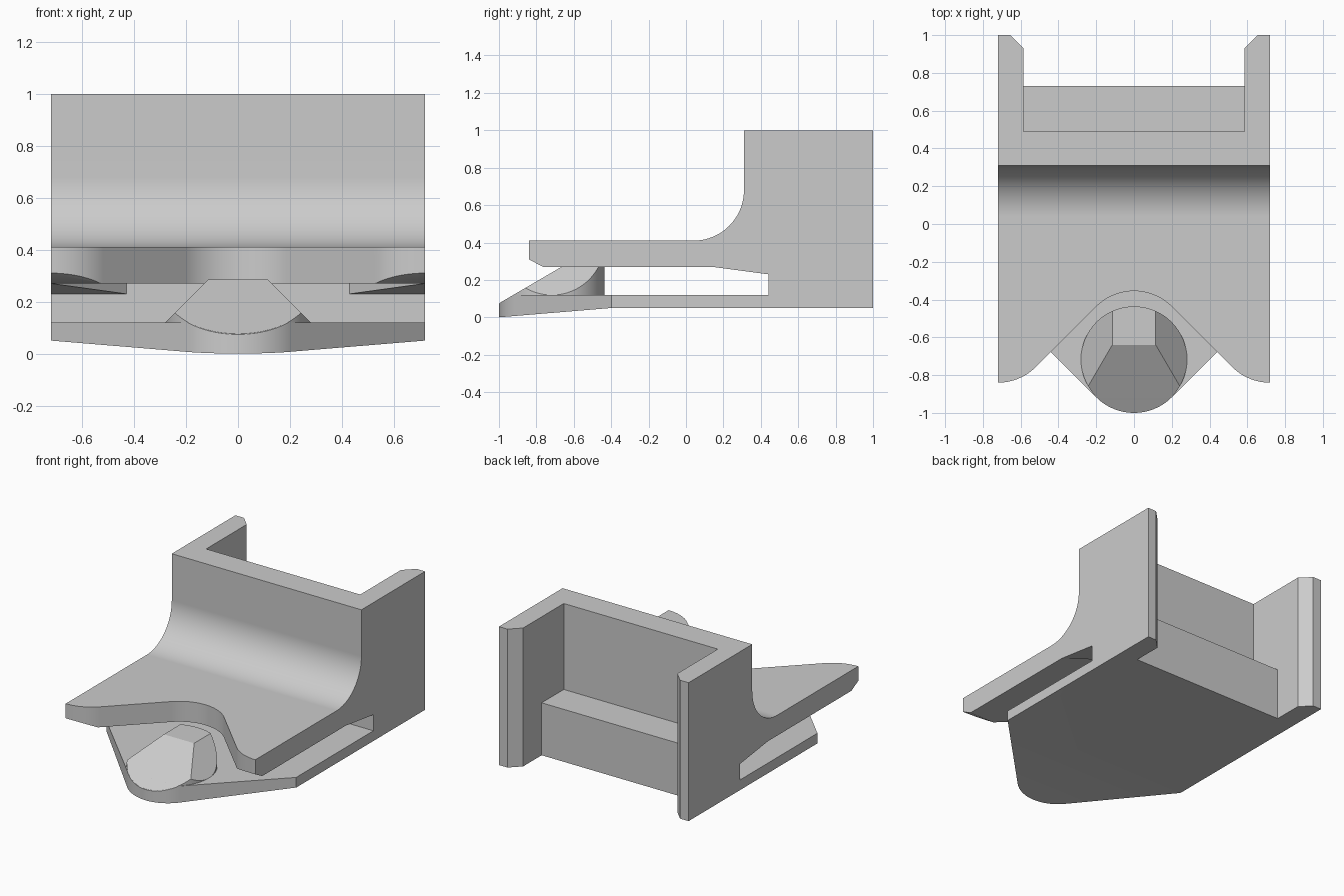
import bpy, bmesh
from math import sin, cos, pi, radians
from mathutils import Vector

cube = bpy.data.objects.get("Cube")
if cube:
    bpy.data.objects.remove(cube, do_unlink=True)

GREY = 0.6
mat = bpy.data.materials.new("plain grey")
mat.use_nodes = True
mat.diffuse_color = (GREY, GREY, GREY, 1)
mat.node_tree.nodes["Principled BSDF"].inputs["Base Color"].default_value = (GREY, GREY, GREY, 1)

HALF = 0.72      # half width of the body
R = 0.283        # plan corner radius


def finish(name, bm):
    bmesh.ops.recalc_face_normals(bm, faces=bm.faces)
    mesh = bpy.data.meshes.new(name)
    bm.to_mesh(mesh)
    bm.free()
    mesh.materials.append(mat)
    obj = bpy.data.objects.new(name, mesh)
    bpy.context.collection.objects.link(obj)
    return obj


def prism(name, points, shift):
    """Extrude a closed outline of 3D points along a vector."""
    bm = bmesh.new()
    face = bm.faces.new([bm.verts.new(p) for p in points])
    new = bmesh.ops.extrude_face_region(bm, geom=[face])["geom"]
    bmesh.ops.translate(bm, vec=shift, verts=[v for v in new if isinstance(v, bmesh.types.BMVert)])
    return finish(name, bm)


def plan_prism(name, outline, low, high):
    return prism(name, [(x, y, low) for x, y in outline], (0, 0, high - low))


def arc(cx, cy, r, start, end, steps=16):
    angles = [radians(start + (end - start) * i / steps) for i in range(steps + 1)]
    return [(cx + r * cos(a), cy + r * sin(a)) for a in angles]


def mirrored(half):
    """Complete an outline that runs from the centre line to the right."""
    return [(-x, y) for x, y in reversed(half) if x > 1e-5] + half


def select(obj):
    bpy.ops.object.select_all(action='DESELECT')
    obj.select_set(True)
    bpy.context.view_layer.objects.active = obj


def cut(obj, cutter):
    mod = obj.modifiers.new("cut", 'BOOLEAN')
    mod.operation = 'DIFFERENCE'
    mod.solver = 'EXACT'
    mod.object = cutter
    select(obj)
    bpy.ops.object.modifier_apply(modifier=mod.name)
    bpy.data.objects.remove(cutter, do_unlink=True)


def smooth(obj):
    select(obj)
    bpy.ops.object.shade_smooth_by_angle(angle=radians(30))
    mod = obj.modifiers.new("flat face normals", 'WEIGHTED_NORMAL')
    mod.keep_sharp = True


# Body: side profile with the swept shoulder and the open slot
profile = [(-1.05, -0.004), (-0.4, 0.05), (1, 0.05), (1, 1), (0.31, 1)]
profile += arc(0.04, 0.68, 0.27, 0, -90, 20)
profile += [(-0.9, 0.41), (-0.9, 0.342), (-0.765, 0.27), (0.44, 0.27),
            (0.44, 0.12), (-0.923, 0.12), (-1.05, 0.044)]
body = prism("body", [(-HALF, y, z) for y, z in profile], (2 * HALF, 0, 0))

# Upper plate: curved notch in the front edge
notch = arc(0, -0.355 - R, R, 90, 45) + arc(HALF, -0.84 + R, R, 225, 270)
notch += [(0.9, -0.84), (0.9, -1.3)]
cut(body, plan_prism("notch_cutter", mirrored(notch), 0.2, 0.6))

# Lower plate: rounded, tapering nose
nose = arc(0, -1 + R, R, -90, -45) + [(0.9, -0.217), (0.9, -1.3)]
cut(body, plan_prism("nose_cutter", mirrored(nose), -0.2, 0.2))

# Rear channel with ledge and chamfered flange tips
upper = [(0.585, 0.49), (0.585, 1.2)]
lower = [(0.585, 0.73), (0.585, 0.93), (0.785, 1.13)]
cut(body, plan_prism("upper_channel_cutter", mirrored(upper), 0.41, 1.2))
cut(body, plan_prism("lower_channel_cutter", mirrored(lower), -0.2, 1.2))
smooth(body)

# Sloped corner webs at the back of the slot
for side, label in ((1, "left"), (-1, "right")):
    bm = bmesh.new()
    for x, y, z in [(HALF, 0.14, 0.27), (0.43, 0.44, 0.27), (0.43, 0.44, 0.23),
                    (HALF, 0.44, 0.23), (HALF, 0.44, 0.27)]:
        bm.verts.new((side * x, y, z))
    bmesh.ops.convex_hull(bm, input=bm.verts)
    finish(label + "_slot_web", bm)

# Locating nub: a round boss shaved by a front ramp and two side slopes
bm = bmesh.new()
bmesh.ops.create_cone(bm, cap_ends=True, segments=64, radius1=0.281, radius2=0.281, depth=0.225)
bmesh.ops.translate(bm, vec=(0, -1 + R, 0.1725), verts=bm.verts)
for point, normal in (((0, -0.64, 0.285), (0, -0.21, 0.36)),
                      ((0.115, 0, 0.285), (1, 0, 1)),
                      ((-0.115, 0, 0.285), (-1, 0, 1))):
    geom = bm.verts[:] + bm.edges[:] + bm.faces[:]
    res = bmesh.ops.bisect_plane(bm, geom=geom, plane_co=point,
                                 plane_no=Vector(normal).normalized(), clear_outer=True)
    edges = [e for e in res["geom_cut"] if isinstance(e, bmesh.types.BMEdge)]
    bmesh.ops.edgeloop_fill(bm, edges=edges)
smooth(finish("locating_nub", bm))
